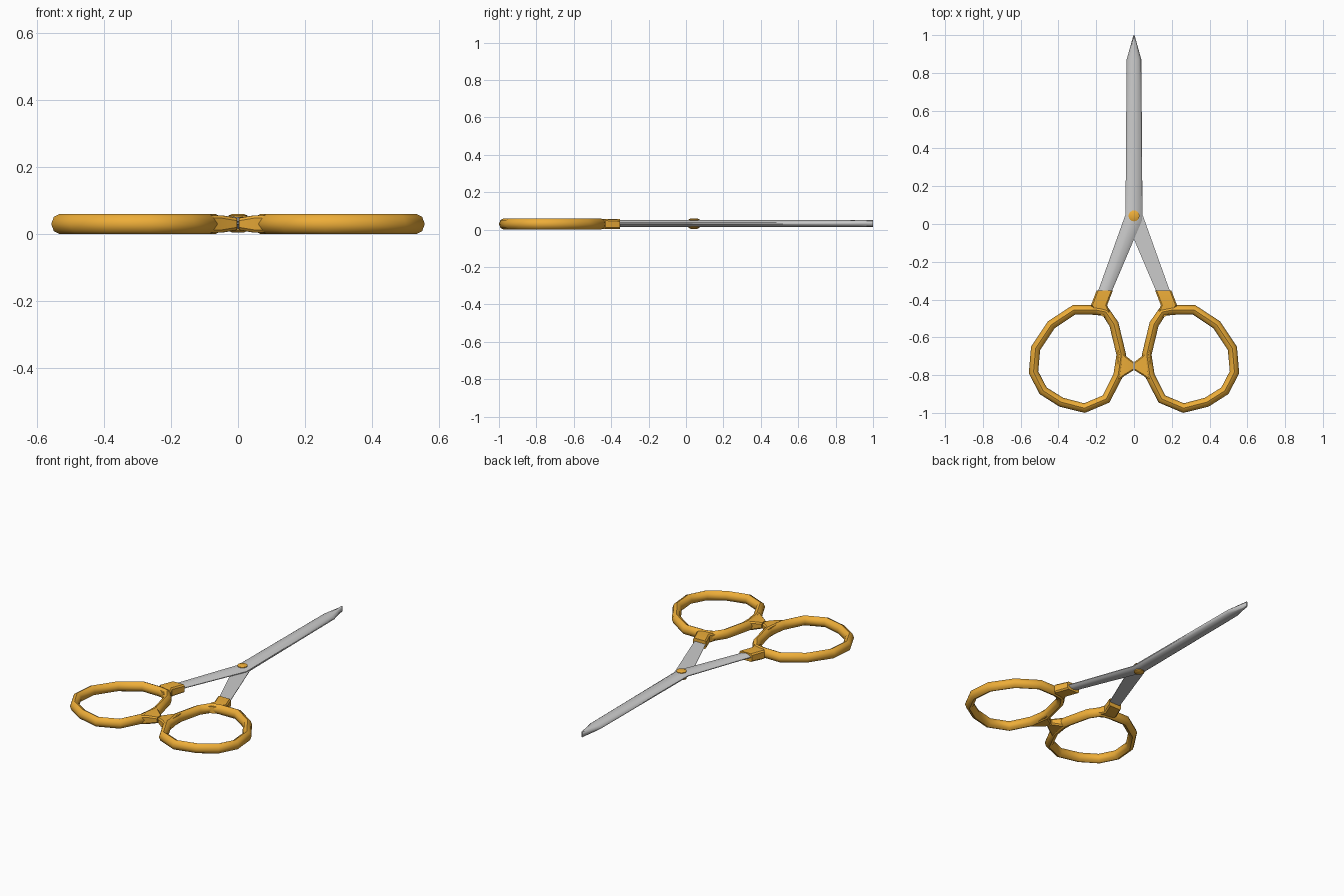
import bpy, bmesh, math
from mathutils import Vector

if "Cube" in bpy.data.objects:
    bpy.data.objects.remove(bpy.data.objects["Cube"])

orange = bpy.data.materials.new("orange_plastic")
orange.diffuse_color = (0.85, 0.42, 0.04, 1)
orange.use_nodes = True
orange.node_tree.nodes["Principled BSDF"].inputs["Base Color"].default_value = orange.diffuse_color


def loft(name, sections, mat=None, closed=False, angle=35):
    """Skin a list of equal-length cross-sections."""
    bm = bmesh.new()
    rows = [[bm.verts.new(p) for p in s] for s in sections]
    n = len(rows[0])
    for i in range(len(rows) if closed else len(rows) - 1):
        a, b = rows[i], rows[(i + 1) % len(rows)]
        for j in range(n):
            k = (j + 1) % n
            bm.faces.new((a[j], a[k], b[k], b[j]))
    if not closed:
        bm.faces.new(rows[0])
        bm.faces.new(rows[-1])
    bmesh.ops.recalc_face_normals(bm, faces=bm.faces)
    me = bpy.data.meshes.new(name)
    bm.to_mesh(me)
    bm.free()
    ob = bpy.data.objects.new(name, me)
    bpy.context.collection.objects.link(ob)
    if mat:
        me.materials.append(mat)
    bpy.ops.object.select_all(action='DESELECT')
    ob.select_set(True)
    bpy.context.view_layer.objects.active = ob
    bpy.ops.object.shade_smooth_by_angle(angle=math.radians(angle))
    return ob


def turn(sections, s, mid):
    """Half-turn about the long axis for the second half (s = -1)."""
    return [[(s * x, y, mid + s * (z - mid)) for x, y, z in sec] for sec in sections]


def blade_section(left, right, ridge):
    l, r = Vector(left), Vector(right)
    prof = [(0, .033), (1, .033), (1, .037), ((1 + ridge) / 2 + .08, .047),
            (ridge, .052), (ridge / 2 - .08, .047), (0, .037)]
    return [(*l.lerp(r, t), z) for t, z in prof]


def rect(p, q, z0, z1, c=.008):
    """Chamfered upright rectangle between two plan points."""
    p, q = Vector(p), Vector(q)
    t = c / (q - p).length
    prof = [(t, z0), (1 - t, z0), (1, z0 + c), (1, z1 - c),
            (1 - t, z1), (t, z1), (0, z1 - c), (0, z0 + c)]
    return [(*p.lerp(q, u), z) for u, z in prof]


# blade with shank: left edge, right edge, ridge fraction
blade = [blade_section((-.210, -.41), (-.140, -.41), .5),
         blade_section((-.045, .05), (.043, .02), .45),
         blade_section((-.039, .87), (.038, .87), .5),
         blade_section((-.003, 1.0), (.003, 1.0), .5)]

# finger loop outline (outer corners), swept with an oval section
outline = [Vector(p) for p in [
    (-.20, -.43), (-.325, -.43), (-.455, -.515), (-.545, -.65), (-.557, -.79),
    (-.50, -.90), (-.395, -.967), (-.26, -1.0), (-.13, -.945), (-.06, -.81),
    (-.042, -.69), (-.083, -.52), (-.135, -.445)]]
ring = []
for i, p in enumerate(outline):
    a = (p - outline[i - 1]).normalized()
    b = (outline[(i + 1) % len(outline)] - p).normalized()
    inward = Vector((-a.y - b.y, a.x + b.x)).normalized()
    core = p + inward * .0255
    sec = []
    for k in range(8):
        t = math.tau * k / 8
        d = core + inward * .0255 * math.cos(t)
        sec.append((d.x, d.y, .03 + .03 * math.sin(t)))
    ring.append(sec)

# socket gripping the shank, flowing down into the loop
socket = [rect((-.198, -.352), (-.112, -.352), .008, .057),
          rect((-.228, -.43), (-.142, -.43), .004, .058),
          rect((-.205, -.468), (-.105, -.52), .010, .050)]

# stop bump where the loops meet
bump = [rect((-.085, -.66), (-.085, -.83), .004, .056),
        rect((-.048, -.695), (-.052, -.805), .004, .056),
        rect((-.003, -.73), (-.003, -.775), .012, .048)]

for side, s in (("left", 1), ("right", -1)):
    loft(f"{side}_blade", turn(blade, s, .033))
    loft(f"{side}_finger_loop", turn(ring, s, .03), orange, closed=True, angle=50)
    loft(f"{side}_handle_socket", turn(socket, s, .03), orange)
    loft(f"{side}_stop_bump", turn(bump, s, .03), orange)

# pivot rivet with domed heads
rivet = [[(r * math.cos(math.tau * k / 16), .043 + r * math.sin(math.tau * k / 16), z)
          for k in range(16)]
         for r, z in [(.017, .004), (.029, .010), (.029, .015), (.015, .018),
                      (.015, .048), (.029, .051), (.029, .055), (.017, .060)]]
loft("pivot_rivet", rivet, orange, angle=40)
